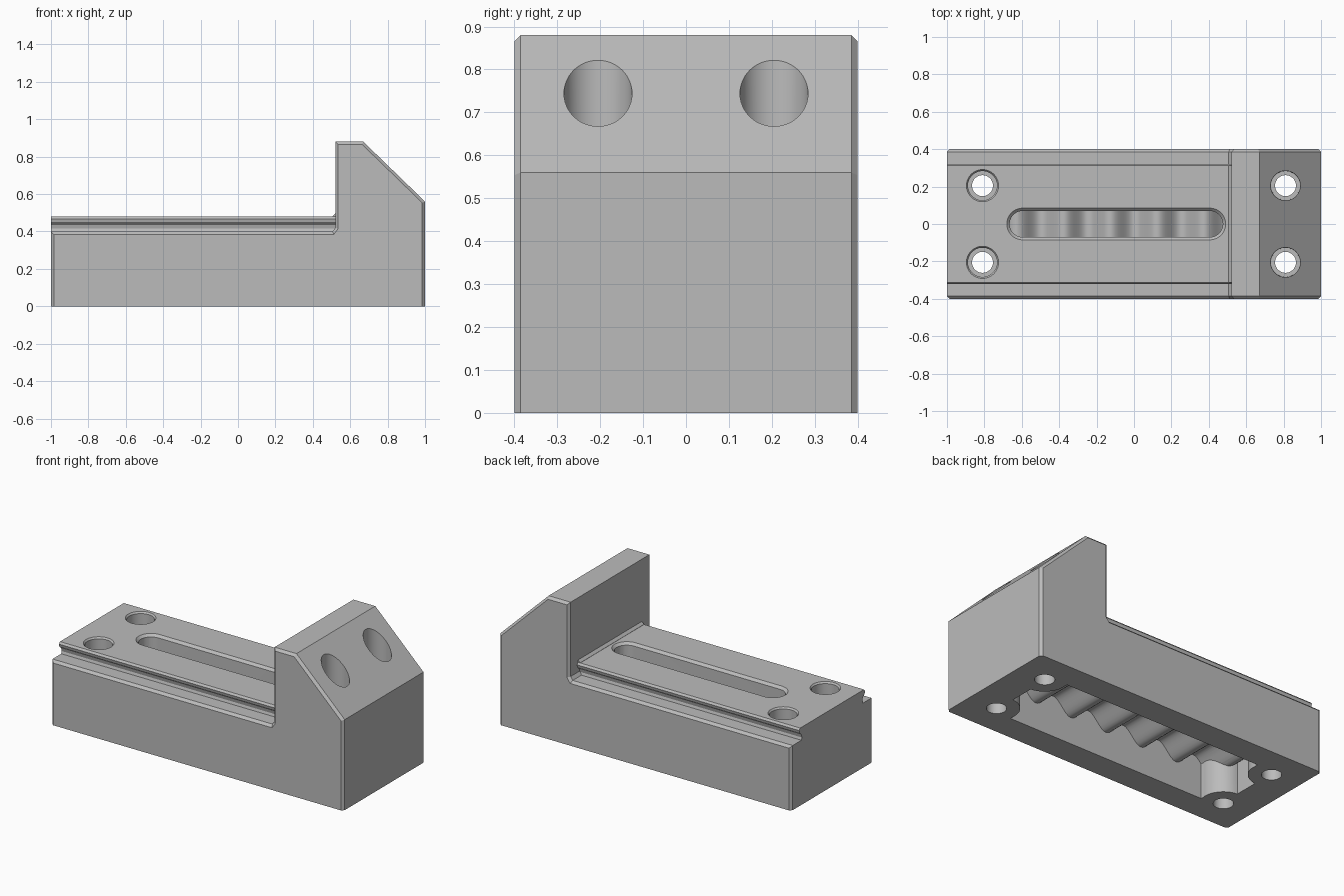
import bpy, bmesh, math
from mathutils import Vector, Matrix

cube = bpy.data.objects.get("Cube")
if cube:
    bpy.data.objects.remove(cube, do_unlink=True)

steel = bpy.data.materials.new("machined_grey")
steel.use_nodes = True
grey = (0.5, 0.5, 0.5, 1)
steel.diffuse_color = grey
steel.node_tree.nodes["Principled BSDF"].inputs["Base Color"].default_value = grey


def finish(bm, name):
    bmesh.ops.recalc_face_normals(bm, faces=bm.faces)
    mesh = bpy.data.meshes.new(name)
    bm.to_mesh(mesh)
    bm.free()
    mesh.materials.append(steel)
    ob = bpy.data.objects.new(name, mesh)
    bpy.context.collection.objects.link(ob)
    return ob


def prism(name, outline, axis, lo, hi, chamfer=0):
    """Extrude a 2D outline along an axis, optionally chamfering both ends."""
    place = {"x": lambda a, b, t: (t, a, b),
             "y": lambda a, b, t: (a, t, b),
             "z": lambda a, b, t: (a, b, t)}[axis]
    bm = bmesh.new()
    base = bm.faces.new([bm.verts.new(place(a, b, lo)) for a, b in outline])
    ext = bmesh.ops.extrude_face_region(bm, geom=[base])["geom"]
    verts = [v for v in ext if isinstance(v, bmesh.types.BMVert)]
    bmesh.ops.translate(bm, verts=verts, vec=Vector(place(0, 0, hi - lo)))
    bmesh.ops.recalc_face_normals(bm, faces=bm.faces)
    if chamfer:
        i = "xyz".index(axis)
        rim = [e for e in bm.edges
               if abs(e.verts[0].co[i] - e.verts[1].co[i]) < 1e-5
               and max(v.co.z for v in e.verts) > 1e-4]
        bmesh.ops.bevel(bm, geom=rim, offset=chamfer, segments=1,
                        affect="EDGES", clamp_overlap=False)
    return finish(bm, name)


def lathe(name, profile, x, y, sides=48):
    """Stack rings of (radius, height) into a capped solid of revolution."""
    bm = bmesh.new()
    rings = [[bm.verts.new((x + r * math.cos(k * math.tau / sides),
                            y + r * math.sin(k * math.tau / sides), z))
              for k in range(sides)] for r, z in profile]
    for low, high in zip(rings, rings[1:]):
        for k in range(sides):
            n = (k + 1) % sides
            bm.faces.new((low[k], low[n], high[n], high[k]))
    bm.faces.new(rings[0])
    bm.faces.new(rings[-1])
    return finish(bm, name)


def combine(target, tool, operation):
    mod = target.modifiers.new(operation, "BOOLEAN")
    mod.object, mod.operation, mod.solver = tool, operation, "EXACT"
    bpy.context.view_layer.objects.active = target
    bpy.ops.object.modifier_apply(modifier=mod.name)
    bpy.data.objects.remove(tool, do_unlink=True)


def arc(cx, cy, r, start, end, steps):
    return [(cx + r * math.cos(math.radians(start + (end - start) * k / steps)),
             cy + r * math.sin(math.radians(start + (end - start) * k / steps)))
            for k in range(steps + 1)]


def stadium(r, x0=-0.595, x1=0.405, steps=20):
    return arc(x1, 0, r, -90, 90, steps) + arc(x0, 0, r, 90, 270, steps)


# Base and sloped jaw in one side profile, with chamfered long edges
body = prism("vise_jaw_body",
             [(-1, 0), (1, 0), (1, 0.56), (0.67, 0.88), (0.52, 0.88),
              (0.52, 0.42), (0.505, 0.40), (-1, 0.40)],
             "y", -0.4, 0.4, chamfer=0.015)

# Raised guide rail with an undercut groove on each side
half = [(0.30, 0.30), (0.30, 0.40), (0.295, 0.415), (0.30, 0.435),
        (0.318, 0.452), (0.322, 0.468), (0.312, 0.48)]
rail = prism("guide_rail", half + [(-y, z) for y, z in reversed(half)],
             "x", -1, 0.56)
combine(body, rail, "UNION")

# Small fillet where the rail meets the jaw
fillet = prism("rail_fillet", [(0.505, 0.479), (0.505, 0.481), (0.52, 0.495),
                               (0.55, 0.495), (0.55, 0.46), (0.505, 0.46)],
               "y", -0.312, 0.312)
combine(body, fillet, "UNION")

# Counterbored screw holes
for y in (-0.205, 0.205):
    hole = [(0.056, -0.1), (0.056, 0.24), (0.078, 0.24)]
    rail_hole = lathe("rail_screw_hole",
                      hole + [(0.078, 0.47), (0.086, 0.48), (0.086, 0.6)], -0.81, y)
    combine(body, rail_hole, "DIFFERENCE")
    combine(body, lathe("jaw_screw_hole", hole + [(0.08, 1)], 0.81, y), "DIFFERENCE")

# Long slot with a chamfered rim
combine(body, prism("slot", stadium(0.07), "z", 0.1, 0.6), "DIFFERENCE")
bm = bmesh.new()
lower, upper = [[bm.verts.new((x, y, z)) for x, y in stadium(r)]
                for r, z in ((0.066, 0.461), (0.09, 0.485))]
for k in range(len(lower)):
    n = (k + 1) % len(lower)
    bm.faces.new((lower[k], lower[n], upper[n], upper[k]))
bm.faces.new(lower)
bm.faces.new(upper)
combine(body, finish(bm, "slot_rim"), "DIFFERENCE")

# Underside pocket, curving around the screw bosses, with a rippled ceiling
corner = [(0.68, 0.24)] + arc(0.81, 0.205, 0.13, 172, 266, 14)
right = corner + [(x, -y) for x, y in reversed(corner)]
outline = right + [(-x, -y) for x, y in right]
pocket = prism("pocket", outline, "z", -0.1, 0.4)
count = 128
xs = [0.9 - 1.8 * k / count for k in range(count + 1)]
ripple = [(x, 0.21 - 0.045 * math.cos(math.tau * x / 0.25)) for x in xs]
waves = prism("pocket_ripples", [(-0.9, -0.2), (0.9, -0.2)] + ripple,
              "y", -0.35, 0.35)
combine(pocket, waves, "INTERSECT")
combine(body, pocket, "DIFFERENCE")

# One colour, smooth curved walls and crisp edges
body.data.materials.clear()
body.data.materials.append(steel)
for p in body.data.polygons:
    p.material_index = 0
bpy.ops.object.select_all(action="DESELECT")
body.select_set(True)
bpy.context.view_layer.objects.active = body
bpy.ops.object.shade_smooth_by_angle(angle=math.radians(25))
